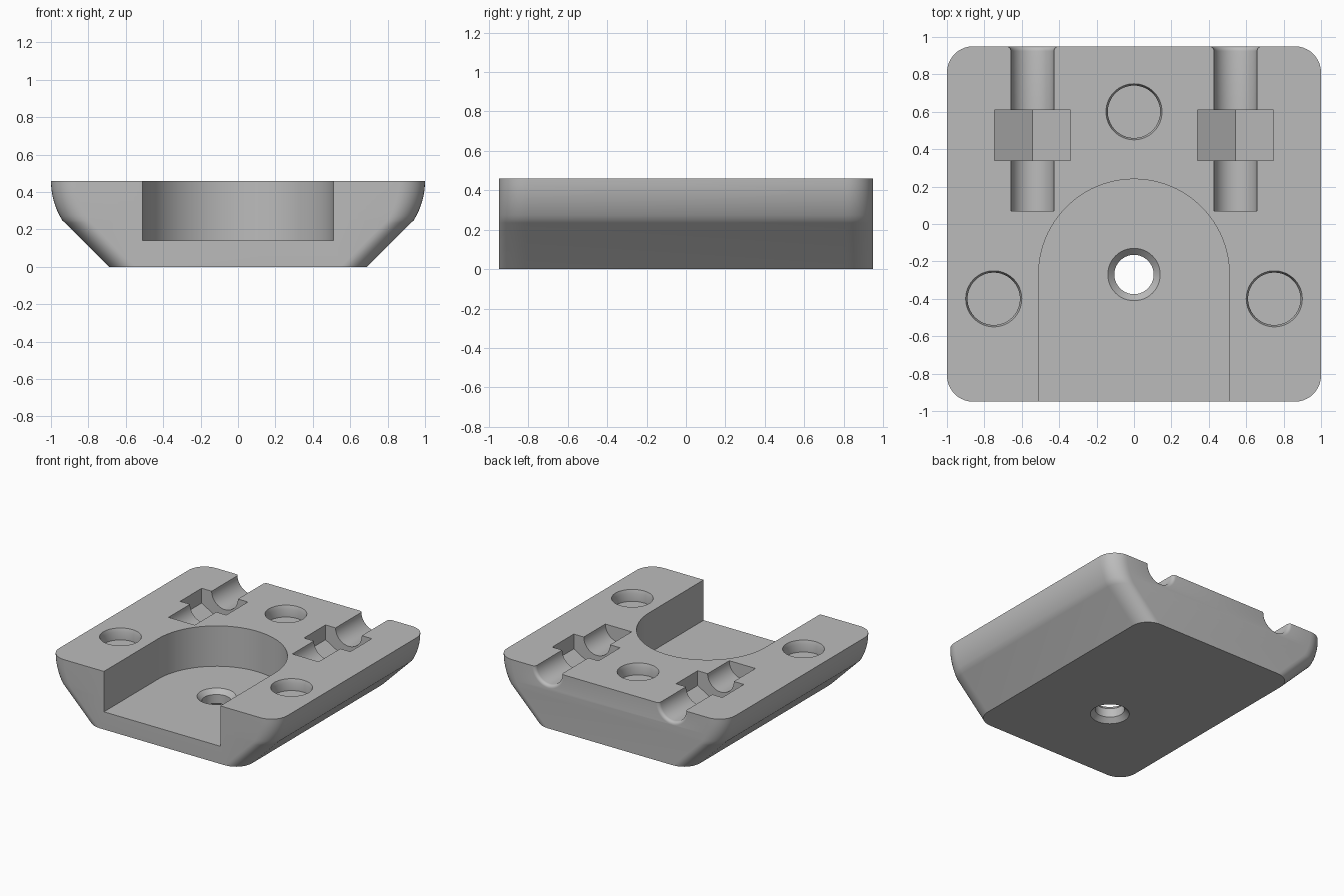
import bpy, bmesh
from math import sin, cos, pi, radians
from mathutils import Vector, Matrix

if "Cube" in bpy.data.objects:
    bpy.data.objects.remove(bpy.data.objects["Cube"], do_unlink=True)

TOP, DEPTH = 0.46, 0.95      # block height and half length

gray = bpy.data.materials.new("plain gray")
gray.use_nodes = True
gray.diffuse_color = (0.5, 0.5, 0.5, 1)
gray.node_tree.nodes["Principled BSDF"].inputs["Base Color"].default_value = (0.5, 0.5, 0.5, 1)


def loft(name, rings, matrix=Matrix()):
    """Skin a closed solid through rings of equal point count."""
    bm = bmesh.new()
    loops = [[bm.verts.new(matrix @ Vector(p)) for p in ring] for ring in rings]
    n = len(loops[0])
    for a, b in zip(loops, loops[1:]):
        for i in range(n):
            j = (i + 1) % n
            bm.faces.new((a[i], a[j], b[j], b[i]))
    bm.faces.new(loops[0][::-1])
    bm.faces.new(loops[-1])
    bmesh.ops.recalc_face_normals(bm, faces=bm.faces)
    mesh = bpy.data.meshes.new(name)
    bm.to_mesh(mesh)
    bm.free()
    mesh.materials.append(gray)
    obj = bpy.data.objects.new(name, mesh)
    bpy.context.collection.objects.link(obj)
    return obj


def circle(r, z, n=64):
    return [(r * cos(2 * pi * i / n), r * sin(2 * pi * i / n), z) for i in range(n)]


def lathe(name, profile, matrix=Matrix(), n=64):
    return loft(name, [circle(r, z, n) for r, z in profile], matrix)


def rounded_rect(hx, hy, r, z, steps=10):
    pts = []
    for q, (sx, sy) in enumerate([(1, 1), (-1, 1), (-1, -1), (1, -1)]):
        for i in range(steps + 1):
            a = (q + i / steps) * pi / 2
            pts.append((sx * (hx - r) + r * cos(a), sy * (hy - r) + r * sin(a), z))
    return pts


# Block: sloping lower sides that curve up to vertical at the rim
sides = [(0.69, 0), (0.925, 0.235)]
for i in range(9):
    a = radians(32) * (1 - i / 8)
    sides.append((0.6 + 0.4 * cos(a), TOP - 0.4 * sin(a)))
block = loft("mounting_block", [rounded_rect(w, DEPTH, 0.14, z) for w, z in sides])

cutters = []

# Round-ended pocket open to the front
arch = [(0.51 * cos(pi * i / 48), -0.27 + 0.51 * sin(pi * i / 48)) for i in range(49)]
arch += [(-0.51, -1.2), (0.51, -1.2)]
cutters.append(loft("pocket_cutter", [[(x, y, z) for x, y in arch] for z in (0.14, 0.7)]))

# Through hole, chamfered at both ends
cutters.append(lathe("screw_hole_cutter",
                     [(0.145, -0.005), (0.105, 0.035), (0.105, 0.105), (0.145, 0.145)],
                     Matrix.Translation((0, -0.27, 0))))

# Three shallow round recesses
for x, y in [(0, 0.6), (-0.75, -0.4), (0.75, -0.4)]:
    cutters.append(lathe("recess_cutter",
                         [(0.14, -0.09), (0.14, -0.03), (0.15, 0), (0.15, 0.1)],
                         Matrix.Translation((x, y, TOP))))

# Bolt channels with flared mouths and hexagonal nut slots
channel = [(0.115, 0.07)]
for i in range(6):
    a = i / 5 * pi / 2
    channel.append((0.115 + 0.025 * (1 - cos(a)), DEPTH - 0.025 + 0.025 * sin(a)))
channel.append((0.14, 1.1))
for side in (-1, 1):
    along_y = Matrix.Translation((side * 0.543, 0, TOP)) @ Matrix.Rotation(-pi / 2, 4, "X")
    cutters.append(lathe("channel_cutter", channel, along_y))
    hexagon = along_y @ Matrix.Rotation(pi / 6, 4, "Z")
    cutters.append(lathe("nut_slot_cutter", [(0.234, 0.34), (0.234, 0.61)], hexagon, 6))

bpy.context.view_layer.objects.active = block
block.select_set(True)
for cutter in cutters:
    cutter.hide_render = True
    mod = block.modifiers.new(cutter.name, "BOOLEAN")
    mod.operation, mod.solver, mod.object = "DIFFERENCE", "EXACT", cutter
    bpy.ops.object.modifier_apply(modifier=mod.name)
    bpy.data.objects.remove(cutter, do_unlink=True)

bpy.ops.object.shade_smooth_by_angle(angle=radians(25))
